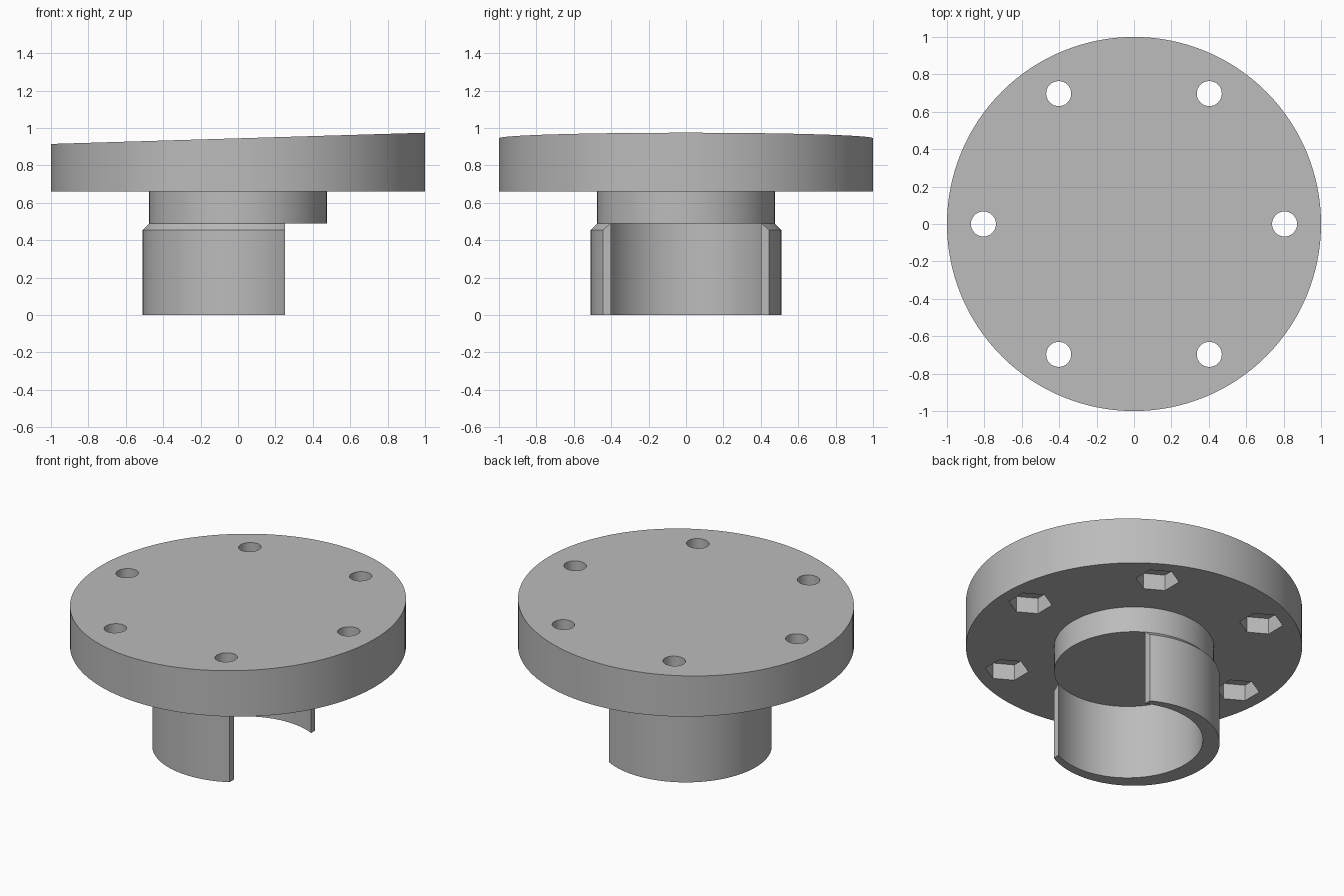
import bpy, bmesh, math

if "Cube" in bpy.data.objects:
    bpy.data.objects.remove(bpy.data.objects["Cube"], do_unlink=True)

grey = bpy.data.materials.new("plain grey")
grey.use_nodes = True
grey.diffuse_color = (0.5, 0.5, 0.5, 1)
grey.node_tree.nodes["Principled BSDF"].inputs["Base Color"].default_value = (0.5, 0.5, 0.5, 1)

SIDES = 128
UNDERSIDE = 0.66      # bottom of the flange
SHOULDER = 0.49       # bottom of the neck
BOLT_RADIUS = 0.805


def add_object(name, bm):
    bmesh.ops.recalc_face_normals(bm, faces=bm.faces)
    mesh = bpy.data.meshes.new(name)
    bm.to_mesh(mesh)
    bm.free()
    mesh.materials.append(grey)
    obj = bpy.data.objects.new(name, mesh)
    bpy.context.collection.objects.link(obj)
    return obj


def add_prism(bm, rings, sides, centre=(0, 0), turn=0.0):
    """Closed round solid through (radius, height) rings, bottom to top."""
    loops = []
    for radius, z in rings:
        angles = [turn + math.tau * i / sides for i in range(sides)]
        loops.append([bm.verts.new((centre[0] + radius * math.cos(a),
                                    centre[1] + radius * math.sin(a), z)) for a in angles])
    for low, high in zip(loops, loops[1:]):
        for i in range(sides):
            j = (i + 1) % sides
            bm.faces.new((low[i], low[j], high[j], high[i]))
    bm.faces.new(loops[0][::-1])
    bm.faces.new(loops[-1])
    return loops


def cut(obj, bm):
    cutter = add_object("cutter", bm)
    cutter.hide_render = True
    mod = obj.modifiers.new("cut", "BOOLEAN")
    mod.operation = "DIFFERENCE"
    mod.solver = "EXACT"
    mod.object = cutter
    bpy.context.view_layer.objects.active = obj
    bpy.ops.object.modifier_apply(modifier=mod.name)
    bpy.data.objects.remove(cutter, do_unlink=True)


# Flange with a gently sloping top
bm = bmesh.new()
top = add_prism(bm, [(1, UNDERSIDE), (1, 0.945)], SIDES)[-1]
for v in top:
    v.co.z += 0.03 * v.co.x
flange = add_object("flange", bm)

# Six bolt holes, each with a hexagonal nut pocket underneath
holes, pockets = bmesh.new(), bmesh.new()
for i in range(6):
    a = math.tau * i / 6
    spot = (BOLT_RADIUS * math.cos(a), BOLT_RADIUS * math.sin(a))
    add_prism(holes, [(0.067, 0.5), (0.067, 1.2)], 32, spot)
    add_prism(pockets, [(0.13, 0.5), (0.13, UNDERSIDE + 0.105)], 6, spot, math.pi / 6)
cut(flange, holes)
cut(flange, pockets)

# Solid neck under the flange
bm = bmesh.new()
add_prism(bm, [(0.475, SHOULDER), (0.475, UNDERSIDE + 0.02)], SIDES)
neck = add_object("neck", bm)

# Open collar: chamfered tube with an off-centre bore, cut flat on its left side
bm = bmesh.new()
add_prism(bm, [(0.51, 0), (0.51, 0.455), (0.475, SHOULDER)], SIDES)
collar = add_object("collar", bm)
bore = bmesh.new()
add_prism(bore, [(0.448, -0.2), (0.448, 0.7)], SIDES, (0.05, 0))
cut(collar, bore)
block = bmesh.new()
bmesh.ops.create_cube(block, size=2)
bmesh.ops.translate(block, verts=block.verts, vec=(1.25, 0, 0))
cut(collar, block)

# Smooth round walls, sharp rims
bpy.ops.object.select_all(action="DESELECT")
for obj in (flange, neck, collar):
    obj.select_set(True)
bpy.context.view_layer.objects.active = flange
bpy.ops.object.shade_smooth_by_angle(angle=math.radians(30))
